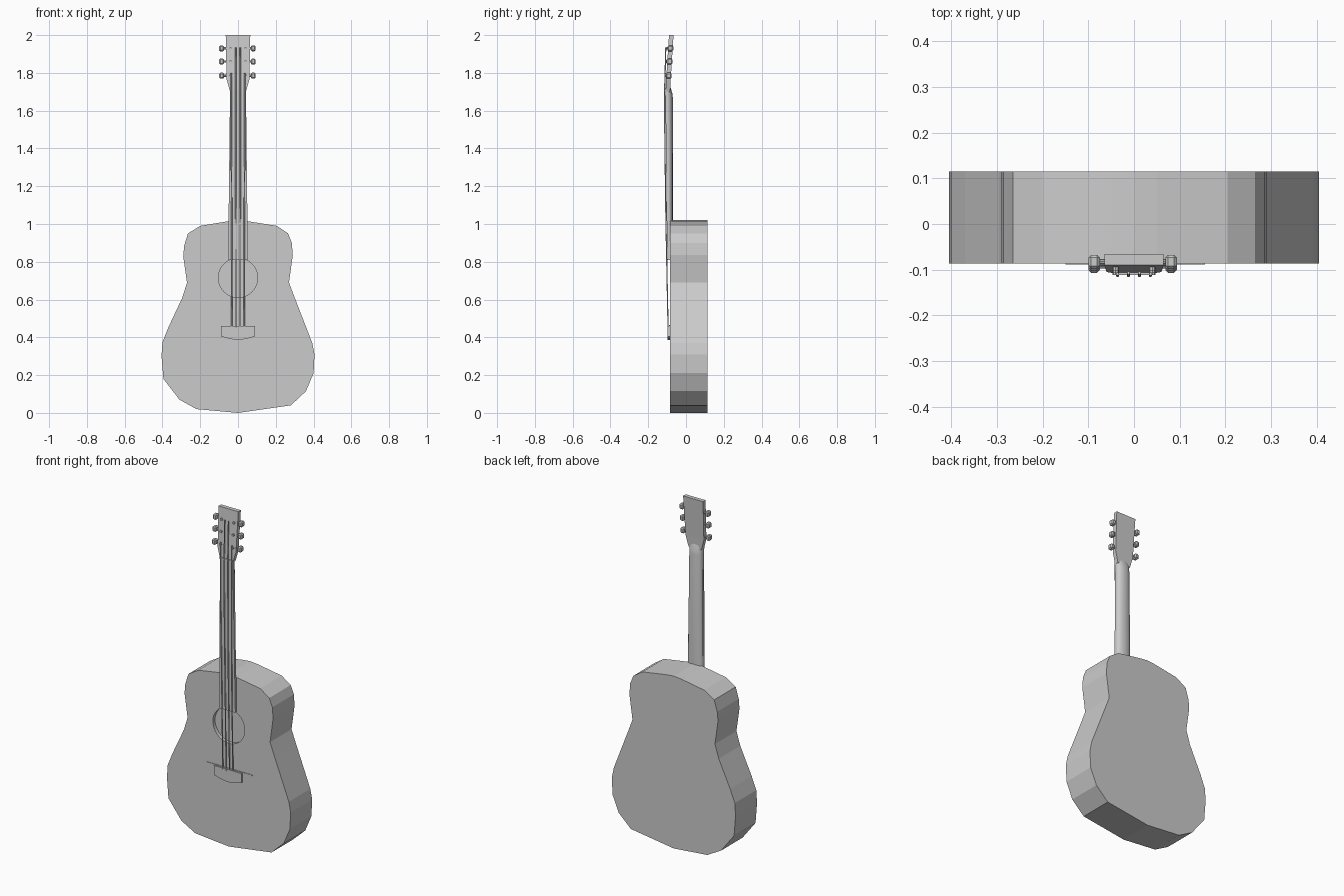
import bpy, bmesh, math
from mathutils import Vector

if "Cube" in bpy.data.objects:
    bpy.data.objects.remove(bpy.data.objects["Cube"], do_unlink=True)

grey = bpy.data.materials.new("plain_grey")
grey.use_nodes = True
grey.diffuse_color = (0.6, 0.6, 0.6, 1)
grey.node_tree.nodes["Principled BSDF"].inputs["Base Color"].default_value = (0.6, 0.6, 0.6, 1)


def finish(name, bm):
    bmesh.ops.recalc_face_normals(bm, faces=bm.faces)
    mesh = bpy.data.meshes.new(name)
    bm.to_mesh(mesh)
    bm.free()
    mesh.materials.append(grey)
    obj = bpy.data.objects.new(name, mesh)
    bpy.context.scene.collection.objects.link(obj)
    return obj


def loft(name, rings):
    """Skin a row of equal-length rings and cap both ends."""
    bm = bmesh.new()
    rows = [[bm.verts.new(p) for p in ring] for ring in rings]
    n = len(rows[0])
    for a, b in zip(rows, rows[1:]):
        for i in range(n):
            j = (i + 1) % n
            bm.faces.new((a[i], a[j], b[j], b[i]))
    bm.faces.new(rows[0])
    bm.faces.new(rows[-1])
    return finish(name, bm)


def slab(name, outline, y0, y1):
    return loft(name, [[(x, y, z) for x, z in outline] for y in (y0, y1)])


def box_ring(z, w, front, back):
    return [(-w, front, z), (w, front, z), (w, back, z), (-w, back, z)]


def rod(name, a, b, r, sides=8):
    a, b = Vector(a), Vector(b)
    turn = (b - a).to_track_quat("Z", "Y")
    circle = [turn @ Vector((r * math.cos(t), r * math.sin(t), 0))
              for t in (math.tau * i / sides for i in range(sides))]
    return loft(name, [[p + c for c in circle] for p in (a, b)])


def smooth(obj):
    bpy.ops.object.select_all(action="DESELECT")
    obj.select_set(True)
    bpy.context.view_layer.objects.active = obj
    bpy.ops.object.shade_smooth_by_angle(angle=math.radians(35))


# Body: waisted outline, slightly uneven, with flat front and back
outline = [(0, 0), (.28, .04), (.36, .115), (.40, .21), (.405, .31), (.393, .37),
           (.37, .43), (.30, .61), (.27, .69), (.29, .835), (.285, .9), (.265, .95),
           (.205, .99), (.05, 1.015), (0, 1.02), (-.05, 1.015), (-.2, .99),
           (-.265, .95), (-.285, .885), (-.29, .83), (-.27, .69), (-.295, .61),
           (-.37, .45), (-.4, .375), (-.405, .3), (-.395, .18), (-.31, .07), (-.22, .02)]
body = slab("body", outline, -.086, .115)

# Sound hole: shallow round recess
cutter = rod("sound_hole_cutter", (0, -.2, .715), (0, -.066, .715), .104, 40)
cutter.hide_render = True
cutter.hide_set(True)
cut = body.modifiers.new("sound_hole", "BOOLEAN")
cut.operation = "DIFFERENCE"
cut.solver = "EXACT"
cut.object = cutter

# Bridge block with a bowed lower edge, and the thin wide strip above it
slab("bridge", [(-.09, .46), (-.09, .405), (-.045, .392), (0, .386), (.045, .392),
                (.09, .405), (.09, .46)], -.097, -.084)
slab("bridge_strip", [(-.15, .46), (.155, .46), (.155, .465), (-.15, .465)], -.089, -.085)

# Fretboard and rounded neck
loft("fretboard", [box_ring(.81, .051, -.098, -.084),
                   box_ring(1.02, .05, -.102, -.088),
                   box_ring(1.71, .042, -.109, -.096)])


def neck_ring(z, w, front, back):
    arc = [math.pi * i / 12 for i in range(13)]
    return [(w * math.cos(t), front + (back - front) * math.sin(t) ** .8, z) for t in arc]


smooth(loft("neck", [neck_ring(1.0, .05, -.096, -.070),
                     neck_ring(1.67, .042, -.1, -.070),
                     neck_ring(1.695, .042, -.1, -.073),
                     neck_ring(1.73, .042, -.1, -.084)]))

# Headstock: tilted flat board flaring out above the neck
loft("headstock", [box_ring(1.70, .042, -.108, -.084),
                   box_ring(1.765, .06, -.105, -.081),
                   box_ring(2.0, .065, -.09, -.066)])

# Tuning pegs: post, stem and bevelled knob on each side
for side, label in ((-1, "right"), (1, "left")):
    for i, z in enumerate((1.785, 1.86, 1.93)):
        front = -.105 + (z - 1.765) * .064
        y = front + .012
        shift = -.006 if side < 0 else 0
        name = f"{label}_tuner_{i + 1}"
        rod(name + "_stem", (side * .05, y, z), (side * .076 + shift, y, z), .006)
        rod(name + "_post", (side * .04, front + .005, z), (side * .04, front - .008, z), .007)
        bm = bmesh.new()
        bmesh.ops.create_cube(bm, size=1)
        for v in bm.verts:
            v.co = (side * .081 + shift + v.co.x * .025, y + v.co.y * .03, z + v.co.z * .032)
        bmesh.ops.bevel(bm, geom=bm.edges[:], offset=.006, segments=1, affect="EDGES")
        finish(name + "_knob", bm)

# Strings: four thin lines from the bridge over the nut to the posts
for i, (low, high, top) in enumerate(((-.033, -.036, 1.80), (-.011, -.012, 1.935),
                                      (.011, .012, 1.935), (.033, .036, 1.80))):
    path = [(low, -.095, .45), (low, -.106, 1.0), (high, -.112, 1.45),
            (high, -.113, 1.71), (high, -.107 if top > 1.9 else -.110, top)]
    curve = bpy.data.curves.new(f"string_{i + 1}", "CURVE")
    curve.dimensions = "3D"
    curve.bevel_depth = .0035
    curve.bevel_resolution = 1
    curve.use_fill_caps = True
    spline = curve.splines.new("POLY")
    spline.points.add(len(path) - 1)
    for point, co in zip(spline.points, path):
        point.co = (*co, 1)
    curve.materials.append(grey)
    bpy.context.scene.collection.objects.link(bpy.data.objects.new(curve.name, curve))

# Nut at the top of the fretboard
slab("nut", [(-.042, 1.70), (.042, 1.70), (.042, 1.712), (-.042, 1.712)], -.112, -.09)
